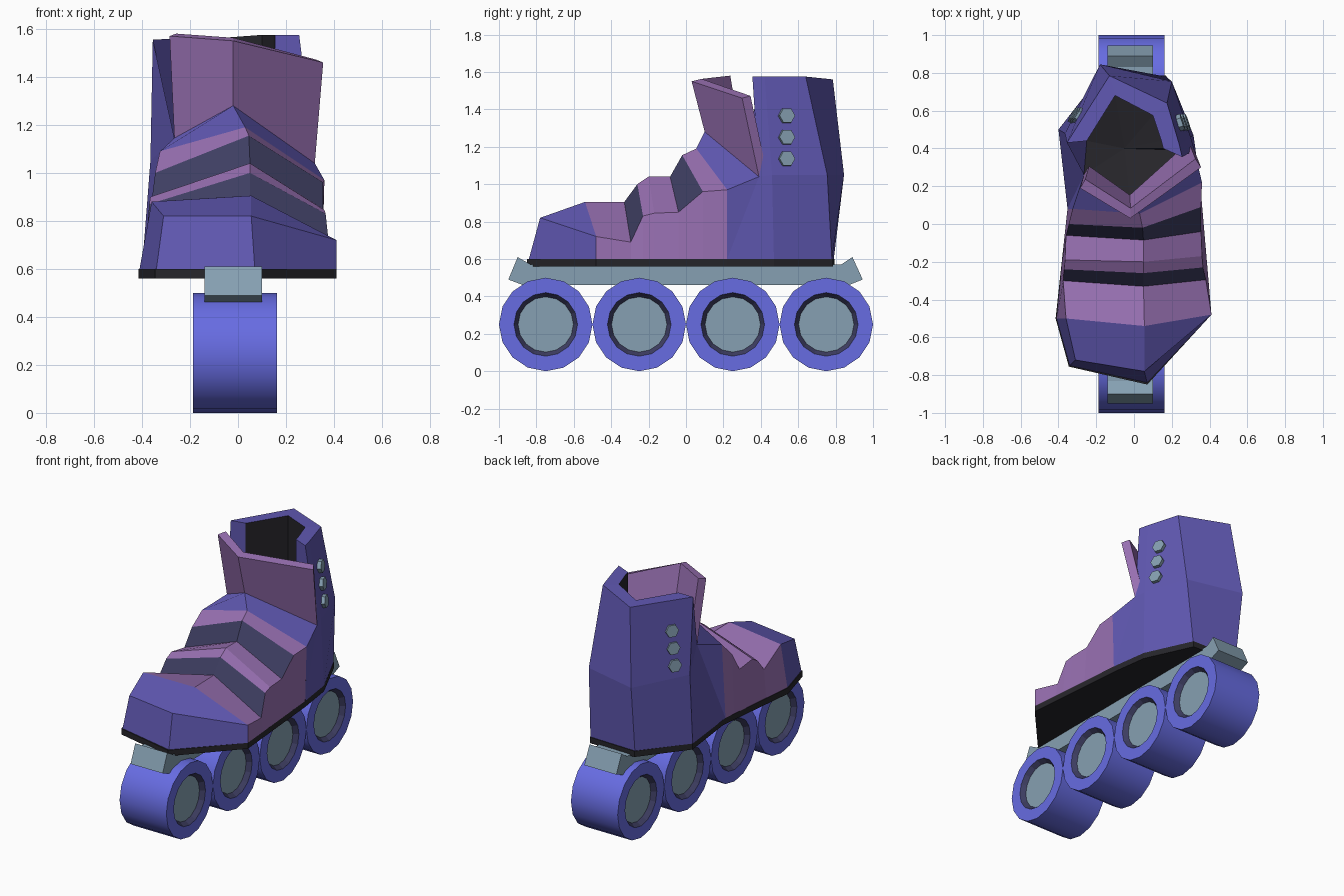
import bpy, bmesh, math
from mathutils import Vector

if "Cube" in bpy.data.objects:
    bpy.data.objects.remove(bpy.data.objects["Cube"])


def colour(name, r, g, b):
    m = bpy.data.materials.new(name)
    m.diffuse_color = [((c / 255 + 0.055) / 1.055) ** 2.4 for c in (r, g, b)] + [1]
    m.use_nodes = True
    m.node_tree.nodes["Principled BSDF"].inputs["Base Color"].default_value = m.diffuse_color
    return m


BLUE = colour("boot indigo", 96, 88, 178)
PINK = colour("mauve panel", 152, 112, 178)
NAVY = colour("dark navy", 62, 62, 98)
BLACK = colour("black", 38, 37, 42)
TYRE = colour("tyre blue", 103, 108, 226)
GREY = colour("steel grey", 134, 160, 178)


def build(name, verts, faces, mats, index=None, center=None, solid=0):
    """Mesh from points; normals made consistent and pointing away from center."""
    bm = bmesh.new()
    vs = [bm.verts.new(v) for v in verts]
    for i, f in enumerate(faces):
        face = bm.faces.new([vs[k] for k in f])
        face.material_index = index[i] if index else 0
    bmesh.ops.remove_doubles(bm, verts=bm.verts[:], dist=1e-5)
    bmesh.ops.recalc_face_normals(bm, faces=bm.faces[:])
    if center:
        c = Vector(center)
        if sum(f.normal.dot(f.calc_center_median() - c) * f.calc_area() for f in bm.faces) < 0:
            bmesh.ops.reverse_faces(bm, faces=bm.faces[:])
    me = bpy.data.meshes.new(name)
    bm.to_mesh(me)
    bm.free()
    for m in mats:
        me.materials.append(m)
    ob = bpy.data.objects.new(name, me)
    bpy.context.collection.objects.link(ob)
    if solid:
        mod = ob.modifiers.new("thickness", 'SOLIDIFY')
        mod.thickness, mod.offset = solid, -1
    return ob


def prism(name, bottom, top, mat):
    n = len(bottom)
    faces = [range(n), range(n, 2 * n)]
    faces += [(i, (i + 1) % n, n + (i + 1) % n, n + i) for i in range(n)]
    return build(name, bottom + top, faces, [mat])


# Wheels: lathed about the x axis, recessed hub on both sides
N, MID = 16, -0.0125
half = [(0.175, 0.25), (0.175, 0.17), (0.145, 0.148)]
profile = half[::-1] + [(-a, r) for a, r in half]
for w in range(4):
    cy = -0.75 + 0.5 * w
    verts = [(MID + a, cy + r * math.cos(t), 0.25 + r * math.sin(t))
             for a, r in profile for t in (2 * math.pi * k / N for k in range(N))]
    faces, idx = [], []
    for j, mat in enumerate((1, 0, 0, 0, 1)):
        for k in range(N):
            k2 = (k + 1) % N
            faces.append((j * N + k, j * N + k2, (j + 1) * N + k2, (j + 1) * N + k))
            idx.append(mat)
    faces += [range(N), range(5 * N, 6 * N)]
    idx += [2, 2]
    ob = build(f"wheel_{w + 1}", verts, faces, [TYRE, NAVY, GREY], idx)
    for p in ob.data.polygons:      # smooth tread with crisp rims
        p.use_smooth = abs(p.normal.x) < 0.3
    for e in ob.data.edges:
        xs = [ob.data.vertices[v].co.x for v in e.vertices]
        if abs(xs[0] - xs[1]) < 1e-4:
            e.use_edge_sharp = True

# Chassis rail
rail = [(-0.95, 0.49), (-0.90, 0.61), (-0.83, 0.57), (0.83, 0.57),
        (0.89, 0.61), (0.945, 0.49), (0.87, 0.46), (-0.87, 0.46)]
prism("chassis", [(-0.14, y, z) for y, z in rail], [(0.10, y, z) for y, z in rail], GREY)

# Sole plate
outline = [(-0.345, -0.755), (0.07, -0.85), (0.41, -0.48), (0.35, 0.22), (0.315, 0.47),
           (0.17, 0.785), (-0.17, 0.795), (-0.40, 0.5), (-0.35, 0.1), (-0.415, -0.5)]
prism("sole", [(x, y, 0.56) for x, y in outline], [(x, y, 0.6) for x, y in outline], BLACK)

# Vamp: sections from toe to ankle, each left shoulder, ridge, right shoulder
R7, R8 = (0.36, 0.22, 0.97), (0.32, 0.39, 1.04)
L7, L8 = (-0.325, 0.08, 1.09), (-0.265, 0.26, 1.145)
M8 = (-0.02, 0.10, 1.28)
sections = [
    ((-0.31, -0.72, 0.82), (0.055, -0.78, 0.82), (0.055, -0.78, 0.82)),
    ((-0.36, -0.50, 0.88), (0.055, -0.54, 0.905), (0.41, -0.48, 0.72)),
    ((-0.375, -0.30, 0.79), (0.05, -0.33, 0.905), (0.38, -0.295, 0.69)),
    ((-0.37, -0.24, 0.87), (0.05, -0.26, 1.0), (0.365, -0.23, 0.83)),
    ((-0.365, -0.19, 0.90), (0.05, -0.20, 1.04), (0.36, -0.17, 0.845)),
    ((-0.36, -0.06, 0.88), (0.05, -0.085, 1.04), (0.355, -0.04, 0.85)),
    ((-0.345, 0.0, 1.0), (0.045, -0.02, 1.155), (0.355, 0.09, 0.96)),
    (L7, (0.03, 0.055, 1.19), R7),
    (L8, M8, R8)]
verts = []
for i, (l, m, r) in enumerate(sections):
    if i == 0:
        bl, br = (-0.34, -0.75, 0.6), (0.07, -0.84, 0.6)
    else:
        bl = (-0.41 + 0.1 * (l[1] + 0.5), min(l[1], 0.1), 0.6)
        br = (0.41 - 0.086 * (r[1] + 0.48), r[1], 0.6)
    verts += [bl, l, m, r, br]
faces, idx = [(0, 1, 2, 4)], [0]
row_colour = [0, 1, 2, 1, 1, 2, 1, 0]      # toe cap, mauve folds, dark creases, ankle
for i in range(8):
    for k in range(4):
        if i == 7 and k in (0, 3):
            continue
        a = i * 5 + k
        quad = [a, a + 1, a + 6, a + 5]
        if i == 0 and k == 2:
            quad = [2, 8, 7]                # top facet of the toe cap
        if i == 0 and k == 3:
            quad = [2, 4, 9, 8]
        faces.append(quad)
        idx.append(1 if row_colour[i] == 2 and k in (0, 3) else row_colour[i])
build("vamp", verts, faces, [BLUE, PINK, NAVY], idx, (0, -0.1, 0.7))

# Shaft: columns from the right front, around the heel, to the left
# each column: bottom, ankle, outer rim, inner rim
cols = [
    ((0.35, 0.22, 0.6), R8, (0.255, 0.355, 1.575), (0.155, 0.40, 1.575)),
    ((0.315, 0.47, 0.6), (0.30, 0.46, 1.05), (0.24, 0.42, 1.575), (0.145, 0.44, 1.575)),
    ((0.17, 0.78, 0.6), (0.20, 0.755, 1.05), (0.175, 0.64, 1.575), (0.10, 0.575, 1.575)),
    ((-0.17, 0.79, 0.6), (-0.18, 0.845, 1.05), (-0.13, 0.785, 1.56), (-0.10, 0.68, 1.56)),
    ((-0.40, 0.5, 0.6), (-0.365, 0.48, 1.05), (-0.355, 0.43, 1.555), (-0.25, 0.44, 1.56))]
verts = []
for c in cols:
    verts += list(c) + [(c[3][0], c[3][1], 1.05)]
verts += [R7, L7, L8, (-0.352, 0.08, 0.6)]
faces, idx = [], []
for i in range(4):
    for k in range(4):
        a = i * 5 + k
        faces.append((a, a + 5, a + 6, a + 1))
        idx.append(1 if k == 3 else 0)
faces += [(0, 25, 1), (20, 21, 27, 28), (28, 27, 26), (21, 22, 27),
          (22, 23, 24, 27), (1, 2, 3, 4)]
idx += [0] * 6
build("shaft", verts, faces, [BLUE, BLACK], idx, (-0.05, 0.4, 0.9))

# Dark bowl inside the boot
rim = [R8] + [(c[3][0], c[3][1], 1.05) for c in cols] + [L8, M8]
n = len(rim)
ob = build("insole", rim + [(-0.05, 0.4, 1.0)], [(i, (i + 1) % n, n) for i in range(n)],
           [BLACK], None, (-0.05, 0.4, -3))

# Tongue: folded plate leaning forward
build("tongue", [L8, M8, R8, (-0.285, 0.19, 1.57), (-0.02, 0.03, 1.55), (0.355, 0.30, 1.46)],
      [(0, 1, 4, 3), (1, 2, 5, 4)], [PINK], None, (0, 0.8, 1.3), 0.055)

# Hexagonal rivets on both sides of the shaft
for side, y, x_low, x_high, nrm in (("right", 0.535, 0.275, 0.212, (0.94, 0.32, 0.1)),
                                    ("left", 0.57, -0.318, -0.267, (-0.85, 0.52, 0.08))):
    d = Vector(nrm).normalized()
    u = Vector((0, 0, 1)).cross(d).normalized()
    v = d.cross(u)
    for j, z in enumerate((1.135, 1.25, 1.365)):
        c = Vector((x_low + (x_high - x_low) * (z - 1.05) / 0.52, y, z))
        ring = [c + 0.044 * (math.cos(k * math.pi / 3) * u + math.sin(k * math.pi / 3) * v)
                for k in range(6)]
        prism(f"rivet_{side}_{j + 1}", [p - 0.02 * d for p in ring],
              [p + 0.022 * d for p in ring], GREY)
